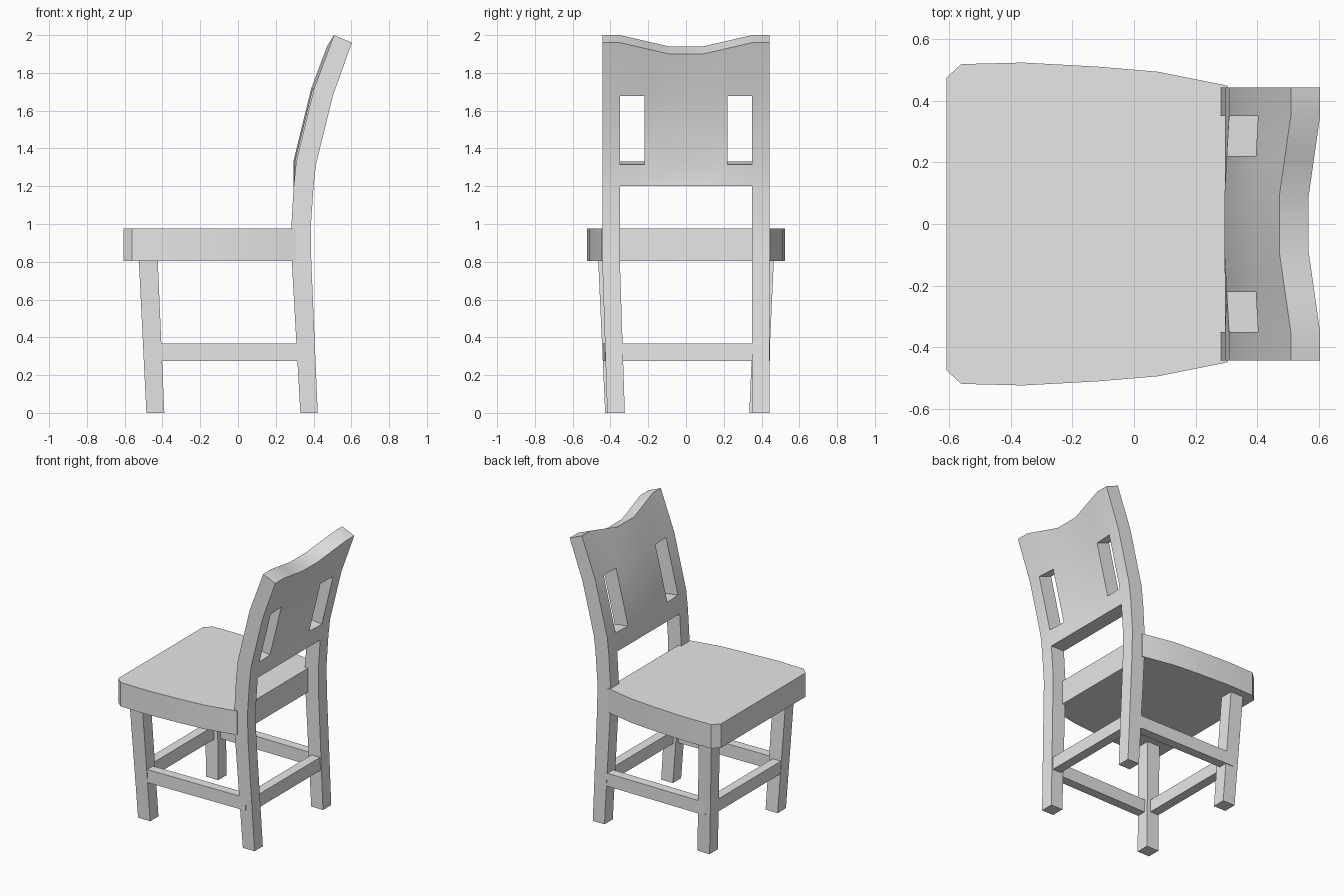
import bpy
import bmesh
from math import radians
from mathutils import Vector

if "Cube" in bpy.data.objects:
    bpy.data.objects.remove(bpy.data.objects["Cube"])

grey = bpy.data.materials.new("plain grey")
grey.use_nodes = True
colour = (0.8, 0.8, 0.8, 1)
grey.diffuse_color = colour
grey.node_tree.nodes["Principled BSDF"].inputs["Base Color"].default_value = colour


def finish(name, bm, smooth=True):
    bmesh.ops.recalc_face_normals(bm, faces=bm.faces)
    mesh = bpy.data.meshes.new(name)
    bm.to_mesh(mesh)
    bm.free()
    mesh.materials.append(grey)
    ob = bpy.data.objects.new(name, mesh)
    bpy.context.collection.objects.link(ob)
    if smooth:
        bpy.ops.object.select_all(action="DESELECT")
        ob.select_set(True)
        bpy.context.view_layer.objects.active = ob
        bpy.ops.object.shade_smooth_by_angle(angle=radians(25))
    return ob


def loft(name, low, high, smooth=False):
    """Closed solid between two matching rings of points."""
    bm = bmesh.new()
    rings = [[bm.verts.new(p) for p in ring] for ring in (low, high)]
    bm.faces.new(rings[0])
    bm.faces.new(rings[1])
    n = len(low)
    for i in range(n):
        j = (i + 1) % n
        bm.faces.new((rings[0][i], rings[0][j], rings[1][j], rings[1][i]))
    return finish(name, bm, smooth)


def rect(x0, x1, y0, y1, z):
    return [(x0, y0, z), (x1, y0, z), (x1, y1, z), (x0, y1, z)]


# Seat: mirrored outline with a bowed side and clipped front corners
half = [(0.305, 0.447), (0.285, 0.452), (0.08, 0.493), (-0.12, 0.51),
        (-0.36, 0.523), (-0.56, 0.518), (-0.607, 0.475)]
outline = half + [(x, -y) for x, y in reversed(half)]
loft("seat", [(x, y, 0.805) for x, y in outline],
     [(x, y, 0.975) for x, y in outline], True)

# Back frame: rear legs, posts and bowed splat as one slotted sheet
# rows: height, front x, depth, drop of the rear edge
rows = [(0, 0.33, 0.092, 0), (0.8, 0.285, 0.103, 0), (0.98, 0.282, 0.103, 0),
        (1.2, 0.295, 0.105, 0), (1.33, 0.308, 0.105, -0.015),
        (1.715, 0.402, 0.1, -0.037), (2.0, 0.508, 0.095, -0.04)]
columns = [-0.443, -0.35, -0.22, -0.09, 0.09, 0.22, 0.35, 0.443]
bm = bmesh.new()
grid, shift = [], {}
for r, (z, x, depth, drop) in enumerate(rows):
    line = []
    for y in columns:
        bow = max(0, min(1, (0.35 - abs(y)) / 0.26))
        foot = 0.026 if r == 0 and y < 0 else 0
        dip = 0.06 * bow if r == 6 else 0
        lean = 0.015 * bow if r > 3 else 0
        v = bm.verts.new((x - lean - dip * 0.37, y + foot, z - dip))
        line.append(v)
    grid.append(line)
for r in range(6):
    for c in range(7):
        post = c in (0, 6)
        slot = r == 4 and c in (1, 5)
        if post or (r >= 3 and not slot):
            bm.faces.new((grid[r][c], grid[r][c + 1],
                          grid[r + 1][c + 1], grid[r + 1][c]))
for r, line in enumerate(grid):
    for v in line:
        if v.link_faces:
            shift[v.co.to_tuple(4)] = Vector((rows[r][2], 0, rows[r][3]))
        else:
            bm.verts.remove(v)
new = bmesh.ops.extrude_face_region(bm, geom=bm.faces[:], use_keep_orig=True)["geom"]
for v in new:
    if isinstance(v, bmesh.types.BMVert):
        v.co += shift[v.co.to_tuple(4)]
finish("back_frame", bm)

# Front legs, leaning outwards towards the seat
for side, name in ((1, "left"), (-1, "right")):
    loft(name + "_front_leg",
         rect(-0.485, -0.39, side * 0.335, side * 0.428, 0),
         rect(-0.525, -0.425, side * 0.37, side * 0.465, 0.81))

# Stretchers joining the four legs
LOW, HIGH = 0.275, 0.367
for side, name in ((1, "left"), (-1, "right")):
    a, b = (0.445, 0.441) if side > 0 else (0.44, 0.428)
    plan = [(-0.46, side * a), (0.36, side * b),
            (0.36, side * (b - 0.065)), (-0.46, side * (a - 0.065))]
    loft(name + "_stretcher", [(x, y, LOW) for x, y in plan],
         [(x, y, HIGH) for x, y in plan])
loft("front_stretcher", rect(-0.496, -0.43, -0.39, 0.39, LOW),
     rect(-0.5, -0.434, -0.39, 0.39, HIGH))
loft("rear_stretcher", rect(0.335, 0.402, -0.39, 0.39, LOW),
     rect(0.332, 0.399, -0.39, 0.39, HIGH))
